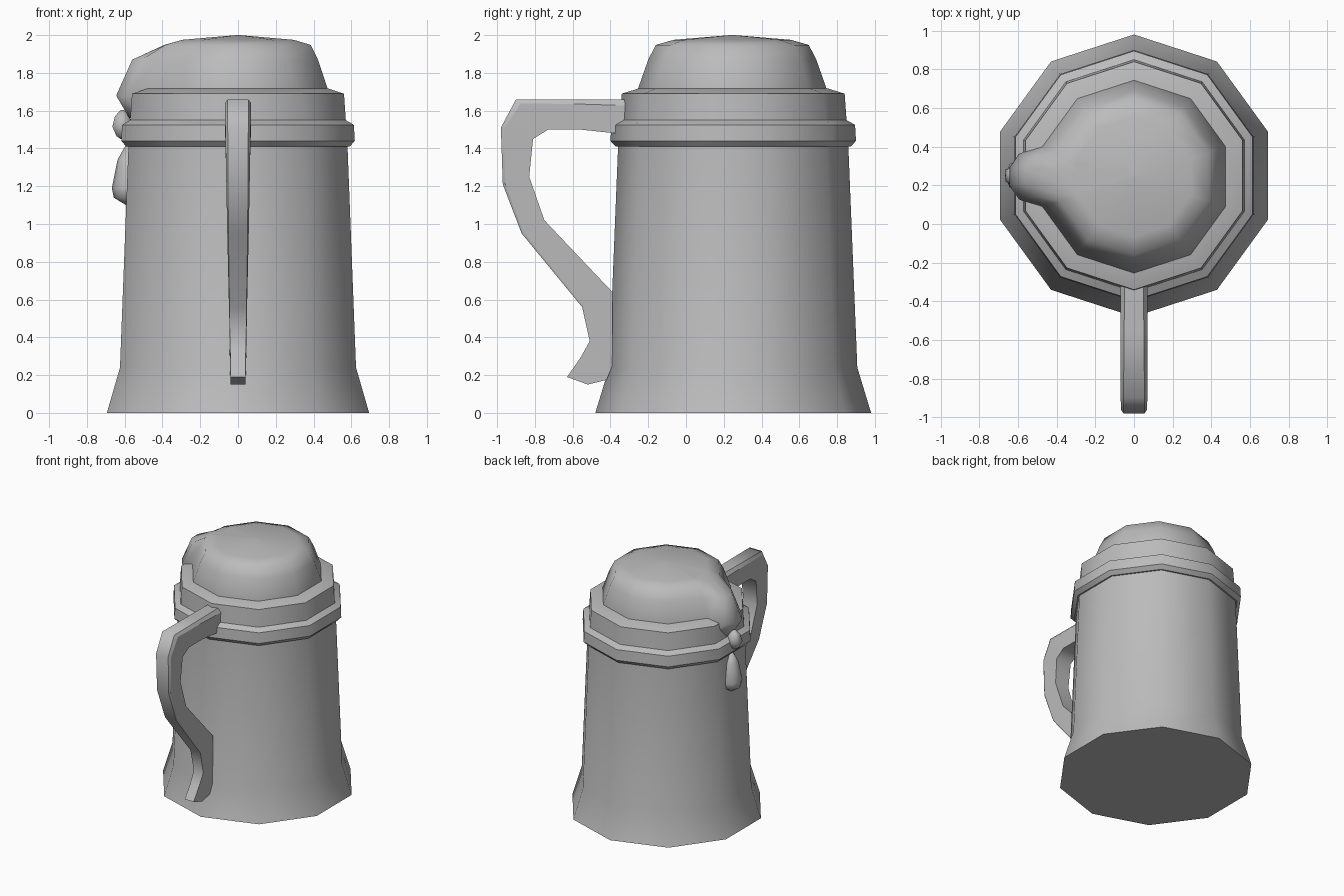
import bpy, bmesh, math

old = bpy.data.objects.get("Cube")
if old:
    bpy.data.objects.remove(old, do_unlink=True)

GREY = (0.5, 0.5, 0.5, 1)
grey = bpy.data.materials.new("plain grey")
grey.use_nodes = True
grey.diffuse_color = GREY
grey.node_tree.nodes["Principled BSDF"].inputs["Base Color"].default_value = GREY

CY = 0.25  # the mug's axis sits behind the origin because of the handle


def loft(name, rows, smooth=None):
    """Skin rings of points; without a smoothing angle the lengthwise edges stay sharp."""
    bm = bmesh.new()
    grid = [[bm.verts.new(p) for p in row] for row in rows]
    n = len(grid[0])
    for a, b in zip(grid, grid[1:]):
        for i in range(n):
            j = (i + 1) % n
            bm.faces.new((a[i], a[j], b[j], b[i]))
    caps = [bm.faces.new(grid[0]), bm.faces.new(grid[-1])]
    bmesh.ops.recalc_face_normals(bm, faces=bm.faces)
    if smooth is None:
        for face in bm.faces:
            face.smooth = True
        ridges = [bm.edges.get(pair) for a, b in zip(grid, grid[1:]) for pair in zip(a, b)]
        for edge in ridges + [e for cap in caps for e in cap.edges]:
            edge.smooth = False
    mesh = bpy.data.meshes.new(name)
    bm.to_mesh(mesh)
    bm.free()
    mesh.materials.append(grey)
    obj = bpy.data.objects.new(name, mesh)
    bpy.context.collection.objects.link(obj)
    if smooth:
        bpy.ops.object.select_all(action='DESELECT')
        obj.select_set(True)
        bpy.context.view_layer.objects.active = obj
        bpy.ops.object.shade_smooth_by_angle(angle=math.radians(smooth))


def ring(r, z, sides=10, cx=0, cy=CY):
    """Level ring of points, starting at the back."""
    angles = [math.pi / 2 + math.tau * k / sides for k in range(sides)]
    return [(cx + r * math.cos(a), cy + r * math.sin(a), z) for a in angles]


def turned(name, profile, smooth, **kw):
    """Turn (radius, height) pairs about an upright axis."""
    loft(name, [ring(r, z, **kw) for r, z in profile], smooth)


# Ten-sided tankard body with a flared foot
turned("body", [(0.73, 0), (0.657, 0.24), (0.608, 1.45)], 45)

# Collar band and rim sloping in to the foam
turned("collar", [(0.59, 1.41), (0.622, 1.41), (0.65, 1.44), (0.645, 1.525),
                  (0.60, 1.55), (0.59, 1.69), (0.50, 1.718)], 40)

# Domed foam whose right side swells into a lobe over the rim: (radius, lobe reach, z)
rows = []
for r, reach, z in [(0.49, 0.575, 1.56), (0.512, 0.645, 1.68), (0.445, 0.56, 1.87),
                    (0.405, 0.39, 1.948), (0.31, 0.295, 1.975), (0.01, 0.0096, 2.0)]:
    pts = ring(r, z, cy=0.245)
    edge = r * math.cos(math.radians(18))
    lobe = [(-max(edge, reach - back), 0.245 + r * side, z)
            for side, back in [(0.23, 0.05), (0.09, 0), (-0.09, 0), (-0.23, 0.05)]]
    rows.append(pts[:3] + lobe + pts[3:])
loft("foam", rows, 75)

# Small bead and long drip below the lobe
turned("foam_bead", [(0.01, 1.603), (0.045, 1.57), (0.06, 1.515), (0.035, 1.465), (0.01, 1.45)],
       70, sides=6, cx=-0.613)
turned("foam_drip", [(0.01, 1.42), (0.055, 1.34), (0.085, 1.19), (0.075, 1.14), (0.01, 1.10)],
       70, sides=8, cx=-0.583)

# Handle stations: outer (y, z), inner (y, z), half width
stations = [((-0.28, 1.66), (-0.28, 1.47), 0.07),
            ((-0.56, 1.66), (-0.56, 1.50), 0.07),
            ((-0.90, 1.66), (-0.73, 1.50), 0.07),
            ((-0.98, 1.51), (-0.81, 1.45), 0.067),
            ((-0.97, 1.21), (-0.83, 1.25), 0.062),
            ((-0.87, 0.95), (-0.75, 1.02), 0.057),
            ((-0.55, 0.56), (-0.39, 0.64), 0.048),
            ((-0.51, 0.38), (-0.39, 0.25), 0.043),
            ((-0.56, 0.29), (-0.42, 0.175), 0.04),
            ((-0.63, 0.19), (-0.52, 0.15), 0.04)]
rows = []
for i, ((oy, oz), (iy, iz), w) in enumerate(stations):
    # the outer edge is chamfered, fading out towards the foot
    fade = max(0, 1 - i / 7)
    t, crown = 0.16 * fade + 0.02, w - 0.022 * fade
    sy, sz = oy + (iy - oy) * t, oz + (iz - oz) * t
    rows.append([(-crown, oy, oz), (crown, oy, oz), (w, sy, sz),
                 (w, iy, iz), (-w, iy, iz), (-w, sy, sz)])
loft("handle", rows)
